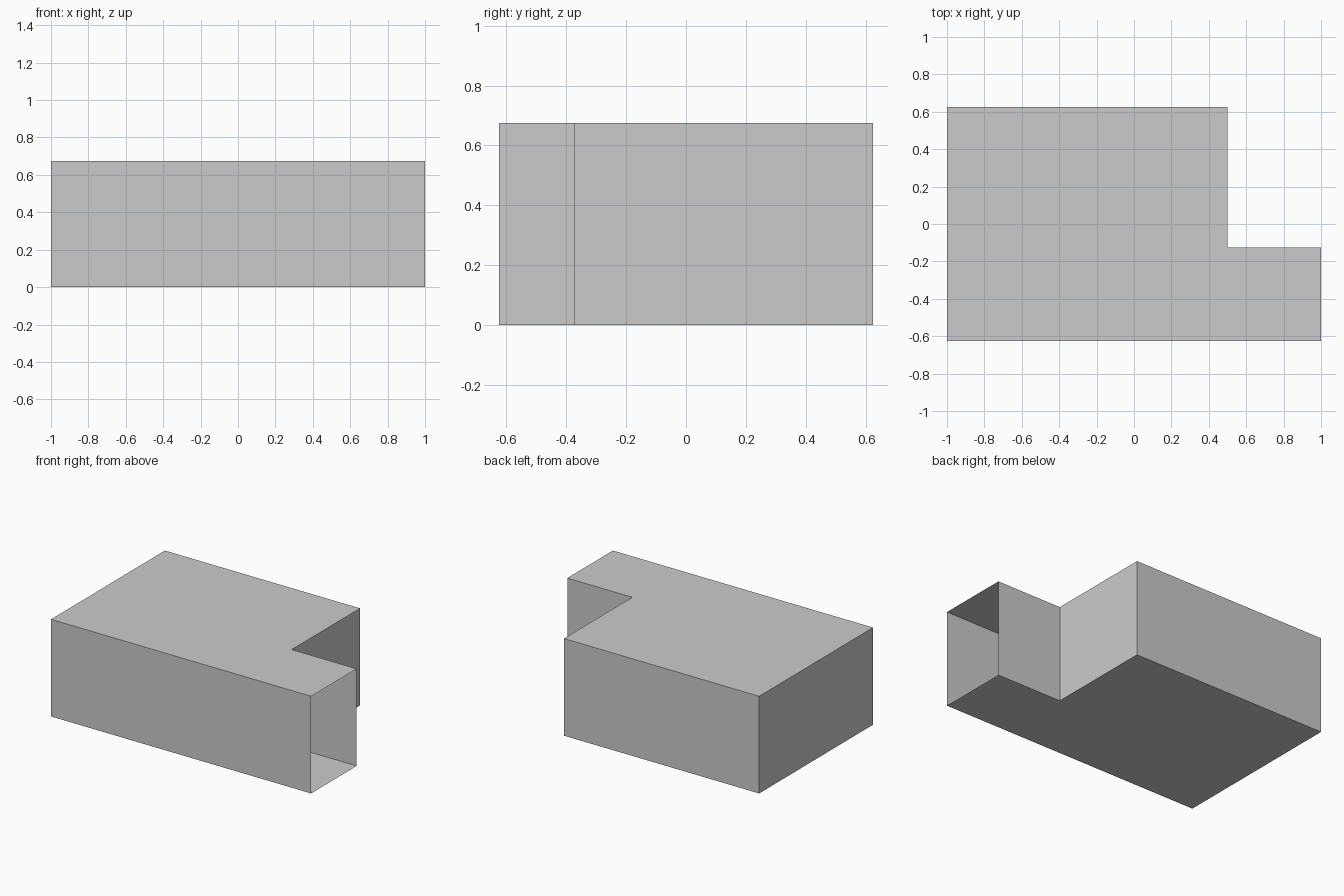
import bpy, bmesh

if "Cube" in bpy.data.objects:
    bpy.data.objects.remove(bpy.data.objects["Cube"])

H = 0.675  # overall height


def make_object(name, bm):
    mesh = bpy.data.meshes.new(name)
    bm.to_mesh(mesh)
    bm.free()
    obj = bpy.data.objects.new(name, mesh)
    bpy.context.collection.objects.link(obj)
    return obj


# Corridor shell: thin-skinned L plan, open at the narrow right end
plan = [(-1, -0.625), (1, -0.625), (1, -0.125),
        (0.5, -0.125), (0.5, 0.625), (-1, 0.625)]
bm = bmesh.new()
floor = bm.faces.new([bm.verts.new((x, y, 0)) for x, y in plan])
ext = bmesh.ops.extrude_face_region(bm, geom=[floor], use_keep_orig=True)
top = [g for g in ext["geom"] if isinstance(g, bmesh.types.BMVert)]
bmesh.ops.translate(bm, verts=top, vec=(0, 0, H))
bmesh.ops.recalc_face_normals(bm, faces=bm.faces)
opening = [f for f in bm.faces if f.calc_center_median().x > 0.99]
bmesh.ops.delete(bm, geom=opening, context='FACES')
make_object("corridor_shell", bm)

# Inner partition continuing the notch wall, with an inset panel
bm = bmesh.new()
part = [(-0.375, 0), (-0.125, 0), (-0.125, H), (-0.375, H)]
face = bm.faces.new([bm.verts.new((0.5, y, z)) for y, z in part])
bmesh.ops.inset_region(bm, faces=[face], thickness=0.011)
make_object("inner_partition", bm)
